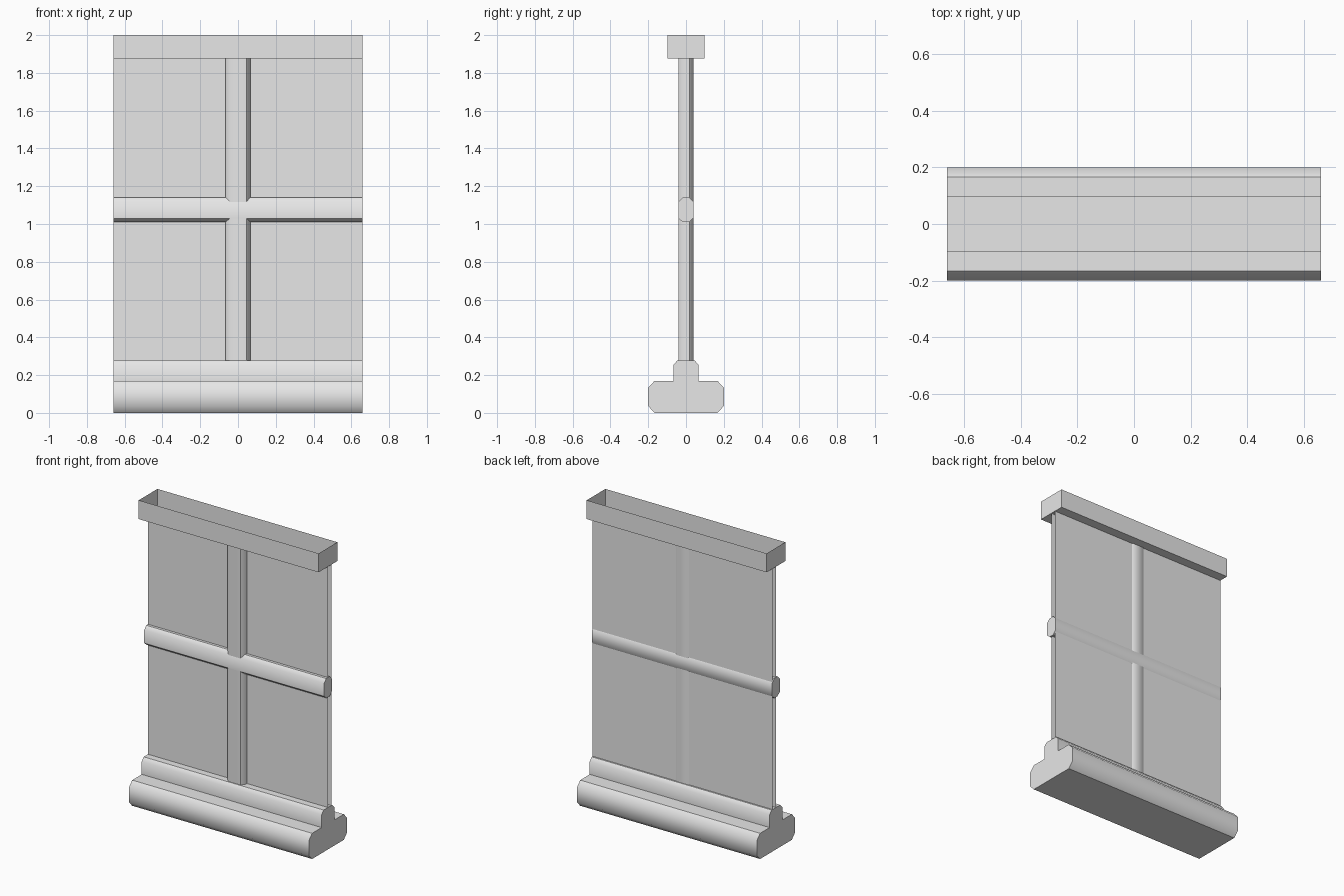
import bpy
import bmesh
from math import radians

cube = bpy.data.objects.get("Cube")
if cube:
    bpy.data.objects.remove(cube, do_unlink=True)

HALF = 0.66  # half the width of the whole window

grey = bpy.data.materials.new("plain grey")
grey.use_nodes = True
grey.diffuse_color = (0.8, 0.8, 0.8, 1)
grey.node_tree.nodes["Principled BSDF"].inputs["Base Color"].default_value = (0.8, 0.8, 0.8, 1)


def finish(name, bm, smooth=False, closed=True):
    if closed:
        bmesh.ops.recalc_face_normals(bm, faces=bm.faces)
    mesh = bpy.data.meshes.new(name)
    bm.to_mesh(mesh)
    bm.free()
    mesh.materials.append(grey)
    obj = bpy.data.objects.new(name, mesh)
    bpy.context.collection.objects.link(obj)
    if smooth:
        bpy.ops.object.select_all(action='DESELECT')
        obj.select_set(True)
        bpy.context.view_layer.objects.active = obj
        bpy.ops.object.shade_smooth_by_angle(angle=radians(45))
    return obj


def sweep(name, profile, place, start, end):
    """Extrude a closed profile from start to end; place maps (a, b, t) to a point."""
    bm = bmesh.new()
    face = bm.faces.new([bm.verts.new(place(a, b, start)) for a, b in profile])
    moved = bmesh.ops.extrude_face_region(bm, geom=[face], use_keep_orig=True)["geom"]
    shift = [q - p for p, q in zip(place(0, 0, start), place(0, 0, end))]
    bmesh.ops.translate(bm, vec=shift, verts=[v for v in moved if isinstance(v, bmesh.types.BMVert)])
    return finish(name, bm, smooth=True)


def along_x(y, z, t):
    return (t, y, z)


def along_z(y, x, t):
    return (x, y, t)


# Stepped sill with chamfered edges
side = [(0.166, 0), (0.2, 0.036), (0.2, 0.134), (0.166, 0.17),
        (0.066, 0.17), (0.066, 0.255), (0.045, 0.278)]
sill = side + [(-y, z) for y, z in reversed(side)]
sweep("sill", sill, along_x, -HALF, HALF)


# Chamfered bars: one front corner is cut slightly steeper, so it stays crisp
def bar_profile(centre, crisp):
    d, w = 0.04, 0.065
    pts = [(-d, w - 0.023), (-d + 0.022, w), (d - 0.022, w), (d, w - 0.023),
           (d, 0.023 - w), (d - 0.022, -w), (-d + 0.024, -w), (-d, 0.02 - w)]
    return [(y, centre - crisp * b) for y, b in pts]


sweep("horizontal_bar", bar_profile(1.075, -1), along_x, -HALF, HALF)
sweep("vertical_bar", bar_profile(0, 1), along_z, 0.27, 1.875)

# Glass: front and back sheets with open ends
for name, y, sign in (("front_pane", 0.0, 1), ("back_pane", 0.035, -1)):
    bm = bmesh.new()
    bm.faces.new([bm.verts.new((sign * x, y, z)) for x, z in
                  ((-HALF, 0.27), (HALF, 0.27), (HALF, 1.875), (-HALF, 1.875))])
    finish(name, bm, closed=False)

# Head: a thin-walled trough, open at the top
bm = bmesh.new()
bmesh.ops.create_cube(bm, size=1)
for v in bm.verts:
    v.co = (v.co.x * 2 * HALF, v.co.y * 0.196, 1.9375 + v.co.z * 0.125)
bm.normal_update()
bmesh.ops.delete(bm, geom=[f for f in bm.faces if f.normal.z > 0.5], context='FACES_ONLY')
finish("head_trough", bm, closed=False)
